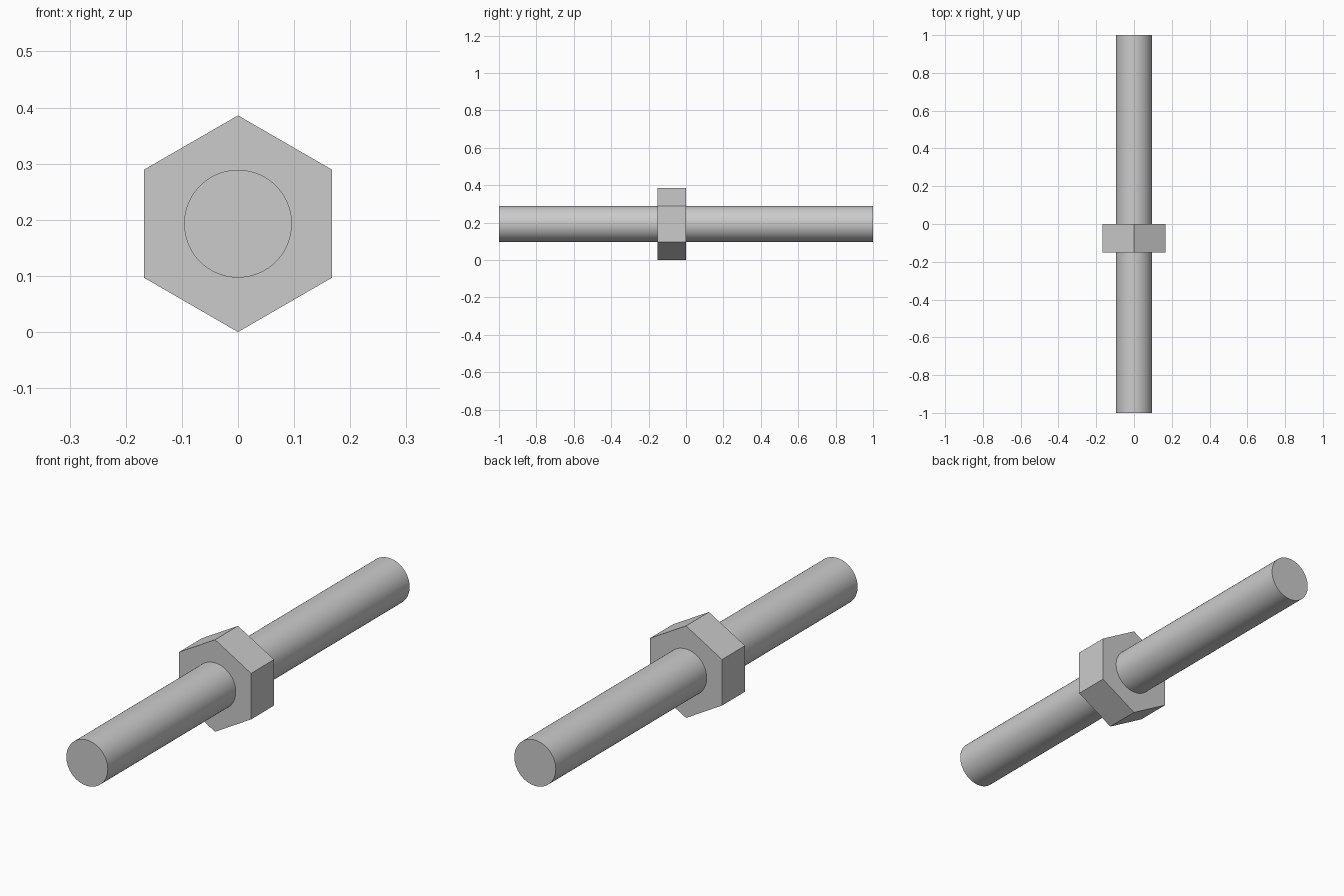
import bpy
import math

cube = bpy.data.objects.get("Cube")
if cube:
    bpy.data.objects.remove(cube, do_unlink=True)

NUT_RADIUS = 0.193   # corner radius, also the axis height
ROD_RADIUS = 0.096

# Plain grey metal
metal = bpy.data.materials.new("grey_metal")
metal.use_nodes = True
colour = (0.6, 0.6, 0.6, 1.0)
metal.diffuse_color = colour
metal.node_tree.nodes["Principled BSDF"].inputs["Base Color"].default_value = colour


def prism(name, sides, radius, y_front, y_back):
    """Prism lying along y, with one corner pointing straight up."""
    bpy.ops.mesh.primitive_cylinder_add(
        vertices=sides, radius=radius, depth=y_back - y_front,
        location=(0, (y_front + y_back) / 2, NUT_RADIUS),
        rotation=(math.pi / 2, 0, 0))
    obj = bpy.context.object
    obj.name = name
    obj.data.materials.append(metal)
    return obj


# Long round rod
rod = prism("rod", 96, ROD_RADIUS, -1.0, 1.0)
bpy.ops.object.shade_smooth_by_angle(angle=math.radians(30))

# Flat-sided hexagonal nut, just in front of the middle
nut = prism("hex_nut", 6, NUT_RADIUS, -0.152, 0.0)
